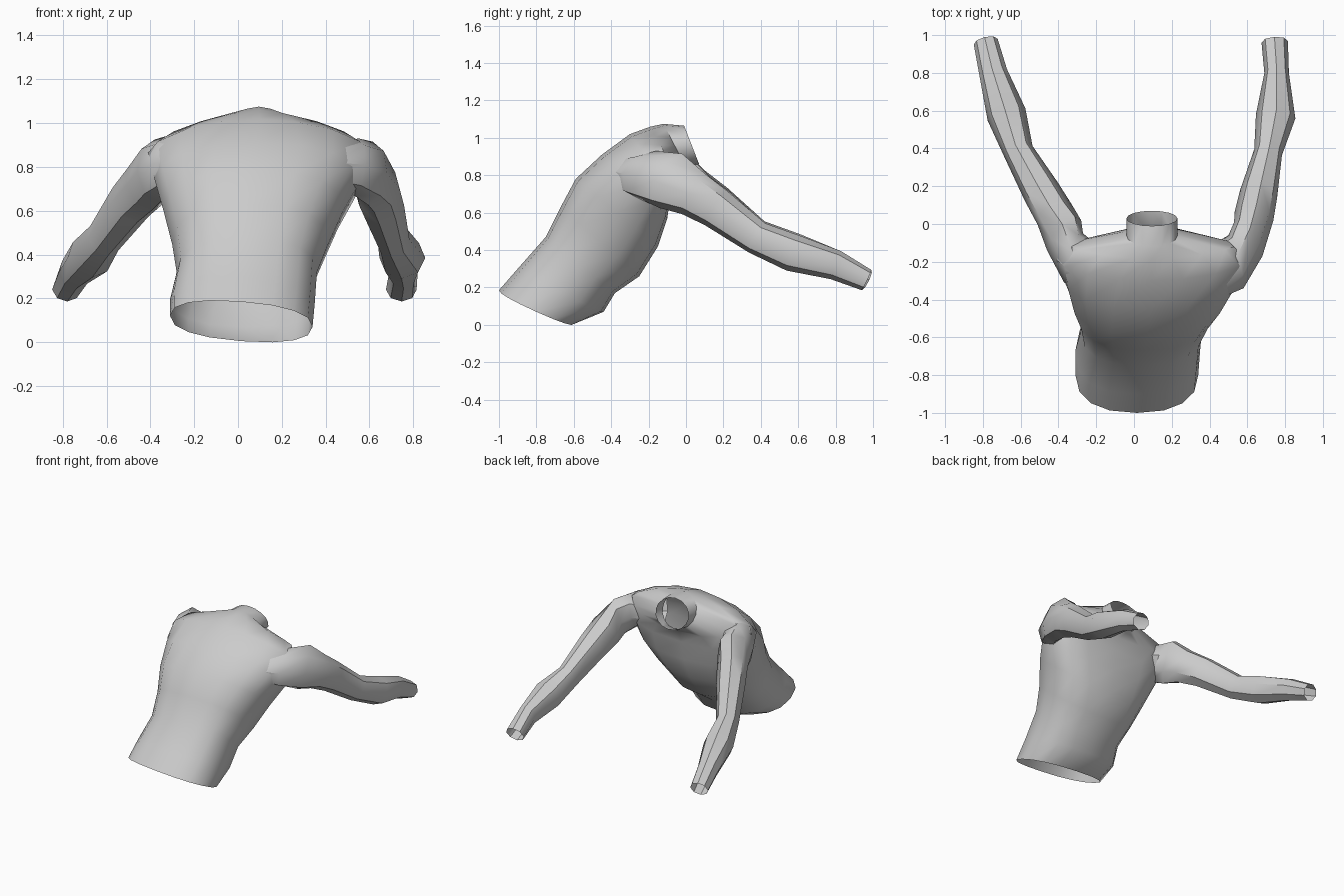
import bpy, bmesh, math
from mathutils import Vector

if "Cube" in bpy.data.objects:
    bpy.data.objects.remove(bpy.data.objects["Cube"], do_unlink=True)

skin = bpy.data.materials.new("light grey")
skin.use_nodes = True
skin.diffuse_color = (0.6, 0.6, 0.6, 1)
skin.node_tree.nodes["Principled BSDF"].inputs["Base Color"].default_value = (0.6, 0.6, 0.6, 1)


def ring(center, u, v, sides, back=1.0, front=1.0):
    """Cross-section spanned by half axes u and v; low powers are boxier."""
    pts = []
    for i in range(sides):
        a = 2 * math.pi * i / sides
        c, s = math.cos(a), math.sin(a)
        power = front if s > 0 else back
        c = math.copysign(abs(c) ** power, c)
        s = math.copysign(abs(s) ** power, s)
        pts.append(Vector(center) + Vector(u) * c + Vector(v) * s)
    return pts


def loft(name, rings, angle):
    """Open tube through a list of rings."""
    bm = bmesh.new()
    rows = [[bm.verts.new(p) for p in r] for r in rings]
    n = len(rows[0])
    for a, b in zip(rows, rows[1:]):
        for i in range(n):
            j = (i + 1) % n
            bm.faces.new((a[i], a[j], b[j], b[i]))
    bmesh.ops.recalc_face_normals(bm, faces=bm.faces)
    mesh = bpy.data.meshes.new(name)
    bm.to_mesh(mesh)
    bm.free()
    mesh.materials.append(skin)
    obj = bpy.data.objects.new(name, mesh)
    bpy.context.collection.objects.link(obj)
    bpy.ops.object.select_all(action='DESELECT')
    obj.select_set(True)
    bpy.context.view_layer.objects.active = obj
    bpy.ops.object.shade_smooth_by_angle(angle=math.radians(angle))


# Torso sections: back (y, z), front (y, z), x range, sideways tilt,
# back and front roundness
torso = [
    ((-1.00, 0.185), (-0.60, 0.005), -0.31, 0.34, -0.025, 0.85, 0.85),
    ((-0.90, 0.30), (-0.44, 0.07), -0.31, 0.35, -0.01, 0.8, 0.85),
    ((-0.75, 0.47), (-0.38, 0.17), -0.28, 0.36, 0, 0.8, 0.85),
    ((-0.67, 0.63), (-0.25, 0.26), -0.30, 0.41, 0, 0.8, 0.85),
    ((-0.59, 0.78), (-0.15, 0.42), -0.34, 0.48, 0, 0.8, 0.8),
    ((-0.45, 0.91), (-0.10, 0.57), -0.38, 0.56, 0, 0.9, 0.75),
    ((-0.30, 1.02), (-0.08, 0.71), -0.41, 0.60, 0, 1.15, 0.75),
    ((-0.19, 1.06), (-0.05, 0.80), -0.34, 0.53, 0, 1.45, 0.9),
    ((-0.12, 1.075), (0.00, 0.84), -0.04, 0.23, 0, 1.0, 1.0),
    ((-0.01, 1.065), (0.07, 0.86), -0.04, 0.23, 0, 1.0, 1.0),
]
sections = []
for (by, bz), (fy, fz), x0, x1, tilt, back, front in torso:
    mid = ((x0 + x1) / 2, (by + fy) / 2, (bz + fz) / 2)
    sections.append(ring(mid, ((x1 - x0) / 2, 0, tilt),
                         (0, (fy - by) / 2, (fz - bz) / 2), 16, back, front))
loft("torso", sections, 40)

# Shoulder roots: centre, sideways half axis, upward half axis
left_root = [
    ((0.40, -0.27, 0.80), (0.04, -0.13, 0.02), (0.02, 0.02, 0.10)),
    ((0.54, -0.20, 0.80), (0.04, -0.14, 0.01), (0.01, 0.04, 0.13)),
    ((0.605, -0.08, 0.77), (0.075, -0.09, 0), (0.01, 0.06, 0.145)),
]
right_root = [
    ((-0.20, -0.25, 0.81), (0.03, 0.12, -0.02), (-0.02, 0.02, 0.10)),
    ((-0.32, -0.18, 0.81), (0.05, 0.13, -0.01), (-0.01, 0.04, 0.13)),
    ((-0.37, -0.06, 0.78), (0.09, 0.08, 0), (-0.01, 0.06, 0.145)),
]

# Arm paths from shoulder to wrist: centre, half width, half height
left_arm = [
    ((0.635, 0.04, 0.70), 0.105, 0.125),
    ((0.66, 0.16, 0.625), 0.10, 0.11),
    ((0.71, 0.38, 0.465), 0.075, 0.09),
    ((0.75, 0.57, 0.385), 0.105, 0.10),
    ((0.755, 0.80, 0.32), 0.065, 0.08),
    ((0.745, 0.965, 0.24), 0.07, 0.06),
]
right_arm = [
    ((-0.42, 0.05, 0.715), 0.105, 0.125),
    ((-0.49, 0.17, 0.64), 0.10, 0.11),
    ((-0.61, 0.38, 0.475), 0.08, 0.09),
    ((-0.675, 0.58, 0.39), 0.105, 0.10),
    ((-0.745, 0.80, 0.32), 0.075, 0.08),
    ((-0.785, 0.965, 0.24), 0.065, 0.06),
]


def arm(name, root, path):
    pts = [Vector(p) for p, w, h in path]
    rings = [ring(c, u, v, 8) for c, u, v in root]
    for i, (p, w, h) in enumerate(path):
        d = (pts[min(i + 1, len(pts) - 1)] - pts[max(i - 1, 0)]).normalized()
        u = d.cross(Vector((0, 0, 1))).normalized()
        rings.append(ring(p, u * w, u.cross(d) * h, 8))
    loft(name, rings, 44)


arm("left_arm", left_root, left_arm)
arm("right_arm", right_root, right_arm)
